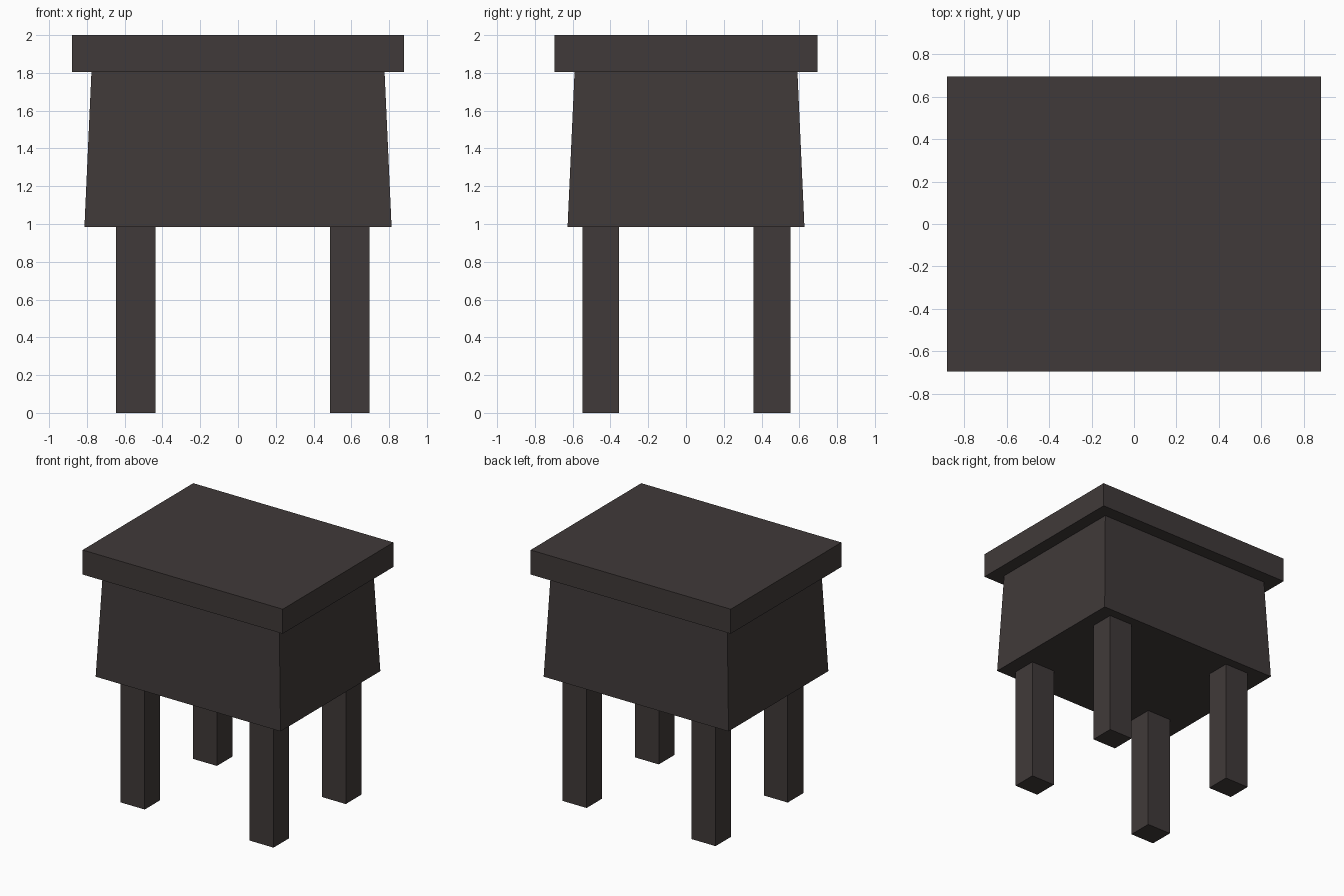
import bpy, bmesh

if "Cube" in bpy.data.objects:
    bpy.data.objects.remove(bpy.data.objects["Cube"])

wood = bpy.data.materials.new("dark charcoal wood")
wood.diffuse_color = (0.051, 0.042, 0.041, 1)
wood.use_nodes = True
wood.node_tree.nodes["Principled BSDF"].inputs["Base Color"].default_value = wood.diffuse_color


def block(name, x0, x1, y0, y1, z0, z1, inset=0.0):
    """Box between the given limits; inset pulls the top rim inwards."""
    bm = bmesh.new()
    bmesh.ops.create_cube(bm, size=1)
    for v in bm.verts:
        top = v.co.z > 0
        d = inset if top else 0.0
        v.co.x = x1 - d if v.co.x > 0 else x0 + d
        v.co.y = y1 - d if v.co.y > 0 else y0 + d
        v.co.z = z1 if top else z0
    mesh = bpy.data.meshes.new(name)
    bm.to_mesh(mesh)
    bm.free()
    mesh.materials.append(wood)
    obj = bpy.data.objects.new(name, mesh)
    bpy.context.collection.objects.link(obj)
    return obj


# Overhanging top slab
block("table_top", -0.88, 0.88, -0.695, 0.695, 1.805, 2.0)

# Cabinet body, slightly narrower towards the top
block("cabinet_body", -0.813, 0.813, -0.627, 0.627, 0.985, 1.805, inset=0.037)

# Four square legs
for side, x0, x1 in (("left", -0.647, -0.436), ("right", 0.487, 0.697)):
    for end, y0, y1 in (("front", -0.549, -0.354), ("back", 0.358, 0.553)):
        block(f"{end}_{side}_leg", x0, x1, y0, y1, 0.0, 0.985)
